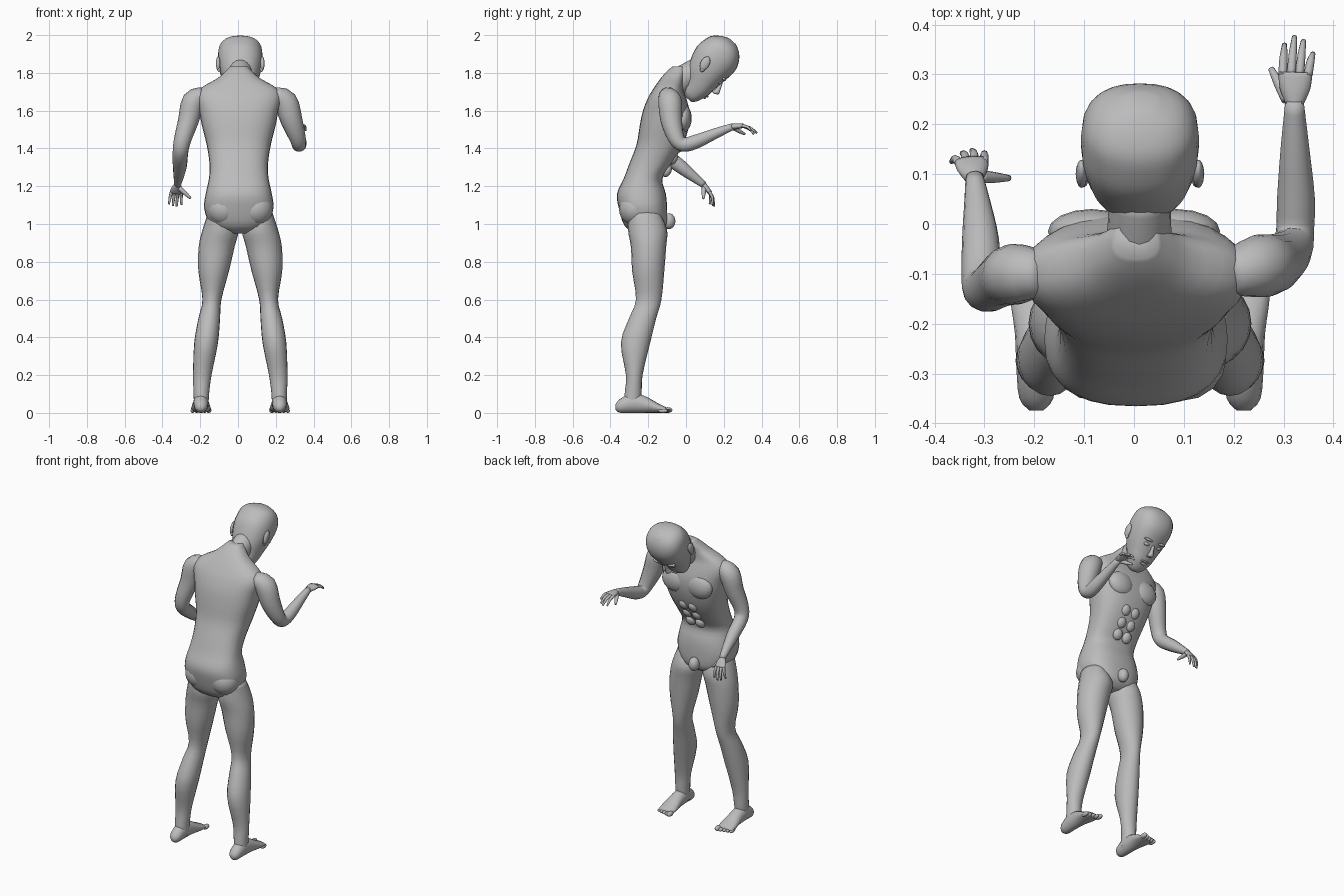
import bpy, bmesh, math
from mathutils import Vector, Matrix

if "Cube" in bpy.data.objects:
    bpy.data.objects.remove(bpy.data.objects["Cube"])

skin = bpy.data.materials.new("plain_grey")
skin.use_nodes = True
GREY = (0.5, 0.5, 0.5, 1)
skin.diffuse_color = GREY
skin.node_tree.nodes["Principled BSDF"].inputs["Base Color"].default_value = GREY

PITCH = Matrix.Translation((0.012, 0.13, 1.83)) @ Matrix.Rotation(math.radians(-42), 4, 'X')
MID = 0.012     # centre line of the legs


def finish(name, bm, matrix=None):
    if matrix:
        bm.transform(matrix)
    bmesh.ops.recalc_face_normals(bm, faces=bm.faces)
    mesh = bpy.data.meshes.new(name)
    bm.to_mesh(mesh)
    bm.free()
    mesh.materials.append(skin)
    for p in mesh.polygons:
        p.use_smooth = True
    ob = bpy.data.objects.new(name, mesh)
    bpy.context.collection.objects.link(ob)
    return ob


def spline(rows, steps):
    """Catmull-Rom through rows of numbers."""
    out = []
    for i in range(len(rows) - 1):
        a, b, c, d = (rows[min(max(j, 0), len(rows) - 1)] for j in (i - 1, i, i + 1, i + 2))
        for s in range(steps):
            t = s / steps
            out.append([0.5 * (2*q + (r-p)*t + (2*p-5*q+4*r-w)*t*t + (3*q-p-3*r+w)*t**3)
                        for p, q, r, w in zip(a, b, c, d)])
    return out + [list(rows[-1])]


def loft(name, rows, axis=None, sides=20, power=2.0, steps=3, matrix=None):
    """Skin through stations x, y, z, half width, half depth."""
    rows = spline(rows, steps)
    bm = bmesh.new()
    rings = []
    for i, (x, y, z, rx, ry) in enumerate(rows):
        lo, hi = rows[max(i - 1, 0)], rows[min(i + 1, len(rows) - 1)]
        t = Vector(axis) if axis else (Vector(hi[:3]) - Vector(lo[:3])).normalized()
        u = (Vector((1, 0, 0)) - t * t.x).normalized()
        v = t.cross(u)
        ring = []
        for k in range(sides):
            a = math.tau * k / sides
            c, s = math.cos(a), math.sin(a)
            c = math.copysign(abs(c) ** (2 / power), c)
            s = math.copysign(abs(s) ** (2 / power), s)
            ring.append(bm.verts.new(Vector((x, y, z)) + u * c * max(rx, .002) + v * s * max(ry, .002)))
        rings.append(ring)
    for a, b in zip(rings, rings[1:]):
        for k in range(sides):
            n = (k + 1) % sides
            bm.faces.new((a[k], a[n], b[n], b[k]))
    bm.faces.new(rings[0])
    bm.faces.new(rings[-1])
    return finish(name, bm, matrix)


def ball(name, pos, size, matrix=None, tilt=0):
    bm = bmesh.new()
    bmesh.ops.create_uvsphere(bm, u_segments=16, v_segments=10, radius=1)
    local = Matrix.Translation(pos) @ Matrix.Rotation(tilt, 4, 'X') @ Matrix.Diagonal((*size, 1))
    return finish(name, bm, matrix @ local if matrix else local)


def tube(name, pts, sides=14, steps=3):
    return loft(name, [(*p, p[-1]) for p in pts], sides=sides, steps=steps)


def upright(rows, x=0.0):
    """Stations from height, back, front, half width."""
    return [(x, (b + f) / 2, z, w, (f - b) / 2) for z, b, f, w in rows]


# Torso
loft("torso", upright([
    (.95, -.27, -.15, .06), (.99, -.325, -.105, .145), (1.08, -.355, -.1, .183),
    (1.16, -.365, -.107, .175), (1.24, -.33, -.125, .158), (1.32, -.3, -.075, .155),
    (1.42, -.262, -.015, .17), (1.52, -.245, .015, .195), (1.6, -.228, .018, .21),
    (1.67, -.2, 0, .225), (1.72, -.17, -.015, .2), (1.77, -.135, -.01, .115),
    (1.81, -.1, 0, .07), (1.835, -.07, .0, .045)], .004), axis=(0, 0, 1), sides=28, power=2.5)

# Chest, belly and pelvis forms
for side, s in (("left", 1), ("right", -1)):
    ball(side + "_chest", (s * .085, -.015, 1.56), (.088, .045, .075))
    for i, (y, z) in enumerate(((-.03, 1.41), (-.068, 1.345), (-.1, 1.28))):
        ball(f"{side}_belly_{i}", (s * .033 + .004, y, z), (.03, .022, .034), tilt=-.5)
    ball(side + "_buttock", (s * .085 + .01, -.27, 1.08), (.09, .085, .09))
ball("pelvis_front", (.006, -.09, 1.015), (.032, .034, .042))

# Neck
loft("neck", [(.005, -.08, 1.7, .085, .075), (.01, -.03, 1.76, .066, .07), (.012, .07, 1.82, .062, .065)])

# Head, upright in its own frame and then pitched forward
loft("head", upright([
    (-.205, 0, .045, .022), (-.185, -.025, .066, .048), (-.13, -.05, .088, .074),
    (-.08, -.088, .094, .092), (-.03, -.11, .1, .107), (.03, -.127, .108, .117),
    (.08, -.123, .108, .118), (.125, -.108, .09, .11), (.16, -.07, .058, .082),
    (.18, -.03, .02, .03)]), axis=(0, 0, 1), sides=24, power=2.3, matrix=PITCH)
loft("nose", [(0, .097, -.02, .008, .008), (0, .108, -.055, .011, .012),
              (0, .112, -.078, .018, .016), (0, .098, -.092, .012, .008)],
     axis=(0, 0, 1), sides=10, matrix=PITCH)
ball("upper_lip", (0, .085, -.126), (.028, .012, .007), PITCH)
ball("lower_lip", (0, .08, -.14), (.024, .012, .008), PITCH)
for side, s in (("left", 1), ("right", -1)):
    ball(side + "_eye", (s * .042, .088, -.026), (.02, .014, .011), PITCH)
    ball(side + "_brow", (s * .044, .093, .002), (.032, .015, .009), PITCH)
    ball(side + "_ear", (s * .117, -.035, -.005), (.012, .024, .04), PITCH, .25)
    ball(side + "_ear_lobe", (s * .113, -.024, -.036), (.009, .012, .016), PITCH)

# Legs and feet
LEG = [  # height, back, front, inner, outer
    (1.06, -.3, -.14, .07, .17), (.97, -.307, -.1, .012, .2), (.88, -.292, -.105, .03, .22),
    (.75, -.285, -.115, .06, .222), (.6, -.265, -.13, .1, .2), (.5, -.302, -.158, .107, .222),
    (.37, -.345, -.19, .118, .244), (.2, -.318, -.23, .152, .25), (.1, -.325, -.235, .165, .247),
    (.03, -.33, -.245, .168, .245)]
for side, s in (("left", 1), ("right", -1)):
    loft(side + "_leg", [(MID + s * (i + o) / 2, (b + f) / 2, z, (o - i) / 2, (f - b) / 2)
                         for z, b, f, i, o in LEG], axis=(0, 0, 1))
    x = MID + s * .208
    loft(side + "_foot", [
        (x, -.374, .03, .014, .014), (x, -.35, .037, .034, .036), (x, -.29, .052, .04, .052),
        (x, -.22, .045, .043, .045), (x, -.15, .026, .052, .026), (x, -.105, .016, .05, .014)],
        axis=(0, 1, 0), sides=16)
    for i in range(5):
        r = .015 if i == 0 else .011
        ball(f"{side}_toe_{i}", (x + s * (i * .021 - .04), -.098 - i * .006, r), (r, .026, r))

# Arms
tube("left_arm", [
    (.19, -.1, 1.68, .045), (.25, -.085, 1.65, .063), (.283, -.078, 1.55, .058),
    (.315, -.052, 1.455, .044), (.323, -.015, 1.42, .038), (.325, .05, 1.435, .038),
    (.323, .15, 1.477, .029), (.322, .25, 1.517, .018)])
tube("right_arm", [
    (-.18, -.1, 1.68, .045), (-.235, -.1, 1.65, .061), (-.262, -.11, 1.55, .055),
    (-.295, -.132, 1.44, .045), (-.305, -.115, 1.375, .041), (-.308, -.03, 1.305, .037),
    (-.314, .04, 1.25, .027), (-.32, .095, 1.207, .018)])


def hand(side, wrist, knuckle, tips, thumb_base, thumb_tip):
    w, k = Vector(wrist), Vector(knuckle)
    out = 1 if side == "left" else -1
    loft(side + "_palm", [(*w, .018, .016), (*w.lerp(k, .5), .031, .015), (*k, .034, .011)], sides=12)
    for i, tip in enumerate(tips):
        base = k.lerp(w, .1) + Vector((out * (i - 1.5) * .017, 0, 0))
        mid = base.lerp(Vector(tip), .5) + Vector((0, .006, .006))
        tube(f"{side}_finger_{i}", [(*base, .009), (*mid, .008), (*tip, .005)], 8)
    a, b = Vector(thumb_base), Vector(thumb_tip)
    tube(side + "_thumb", [(*a, .013), (*a.lerp(b, .5), .011), (*b, .006)], 8)


hand("left", (.322, .24, 1.515), (.324, .305, 1.52),
     [(.302, .36, 1.475), (.322, .376, 1.48), (.34, .368, 1.485), (.359, .342, 1.495)],
     (.308, .25, 1.51), (.275, .312, 1.475))
hand("right", (-.32, .09, 1.21), (-.327, .128, 1.165),
     [(-.3, .142, 1.1), (-.325, .148, 1.092), (-.345, .142, 1.095), (-.366, .125, 1.105)],
     (-.31, .095, 1.19), (-.25, .092, 1.135))
